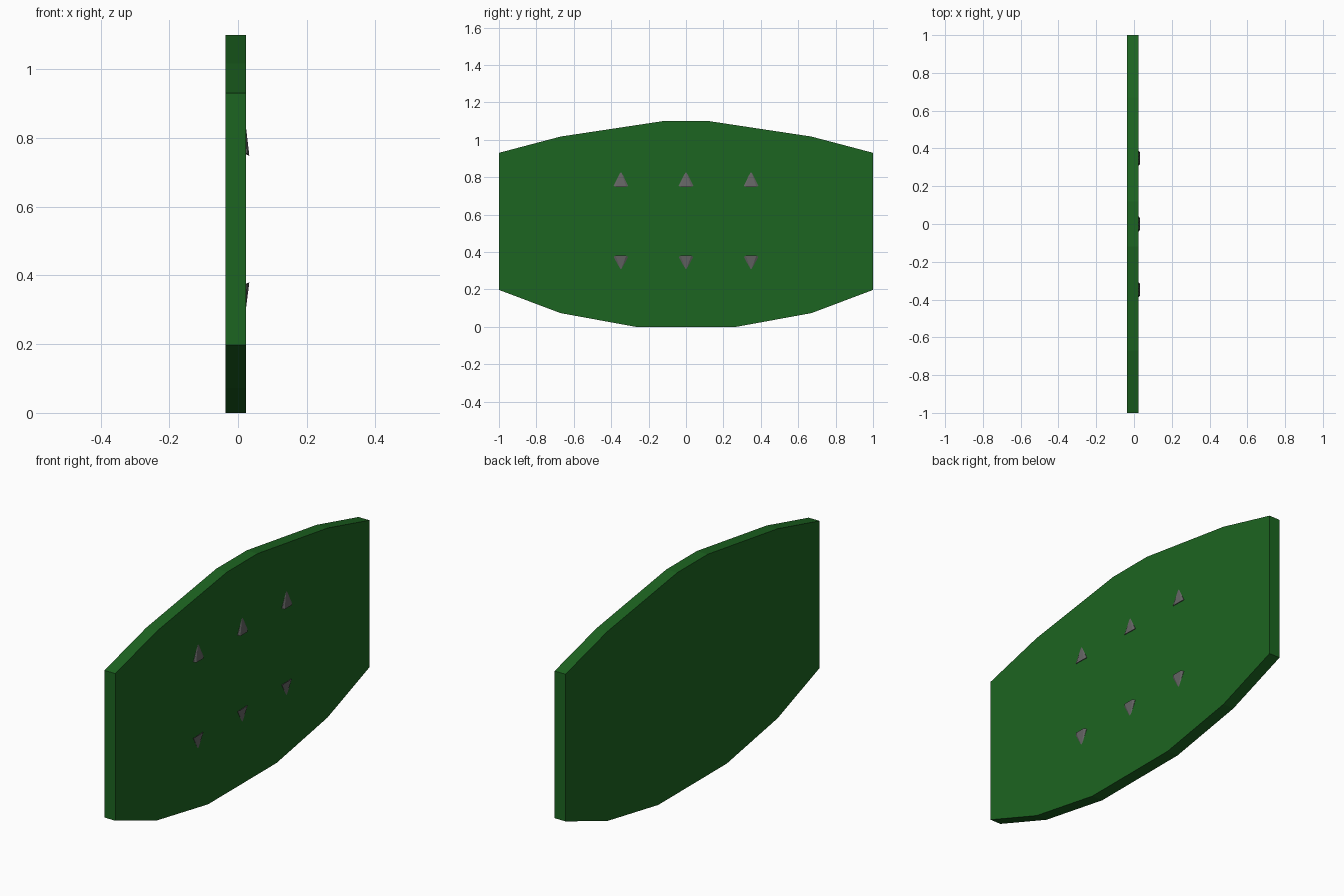
import bpy, bmesh

if "Cube" in bpy.data.objects:
    bpy.data.objects.remove(bpy.data.objects["Cube"])


def material(name, rgb):
    m = bpy.data.materials.new(name)
    m.diffuse_color = (*rgb, 1)
    m.use_nodes = True
    m.node_tree.nodes["Principled BSDF"].inputs["Base Color"].default_value = m.diffuse_color
    return m


def add_object(name, bm, mat):
    bmesh.ops.recalc_face_normals(bm, faces=bm.faces)
    mesh = bpy.data.meshes.new(name)
    bm.to_mesh(mesh)
    bm.free()
    mesh.materials.append(mat)
    obj = bpy.data.objects.new(name, mesh)
    bpy.context.collection.objects.link(obj)
    return obj


green = material("green", (0.012, 0.13, 0.015))
grey = material("grey", (0.13, 0.13, 0.13))

# Board: half outline mirrored across y = 0, then extruded along x
half = [(0.27, 0.0), (0.67, 0.073), (1.0, 0.197), (1.0, 0.93), (0.67, 1.017), (0.12, 1.10)]
outline = half + [(-y, z) for y, z in reversed(half)]
bm = bmesh.new()
face = bm.faces.new([bm.verts.new((-0.036, y, z)) for y, z in outline])
ext = bmesh.ops.extrude_face_region(bm, geom=[face])
moved = [g for g in ext["geom"] if isinstance(g, bmesh.types.BMVert)]
bmesh.ops.translate(bm, verts=moved, vec=(0.06, 0, 0))
add_object("board", bm, green)


# Spikes: shallow pyramids lying on the board, tips pointing away from the middle
def spike(name, y, base_z, tip_z):
    d = 1 if tip_z > base_z else -1
    section = [(0.02, -0.039, 0.006), (0.026, -0.039, 0.006), (0.033, -0.028, 0),
               (0.033, 0.028, 0), (0.026, 0.039, 0.006), (0.02, 0.039, 0.006)]
    bm = bmesh.new()
    ring = [bm.verts.new((x, y + dy, base_z + d * dz)) for x, dy, dz in section]
    tip = bm.verts.new((0.023, y, tip_z))
    bm.faces.new(ring)
    for a, b in zip(ring, ring[1:] + ring[:1]):
        bm.faces.new((a, b, tip))
    add_object(name, bm, grey)


for i, y in enumerate((-0.348, 0, 0.348)):
    spike(f"upper_spike_{i + 1}", y, 0.748, 0.833)
    spike(f"lower_spike_{i + 1}", y, 0.38, 0.302)
